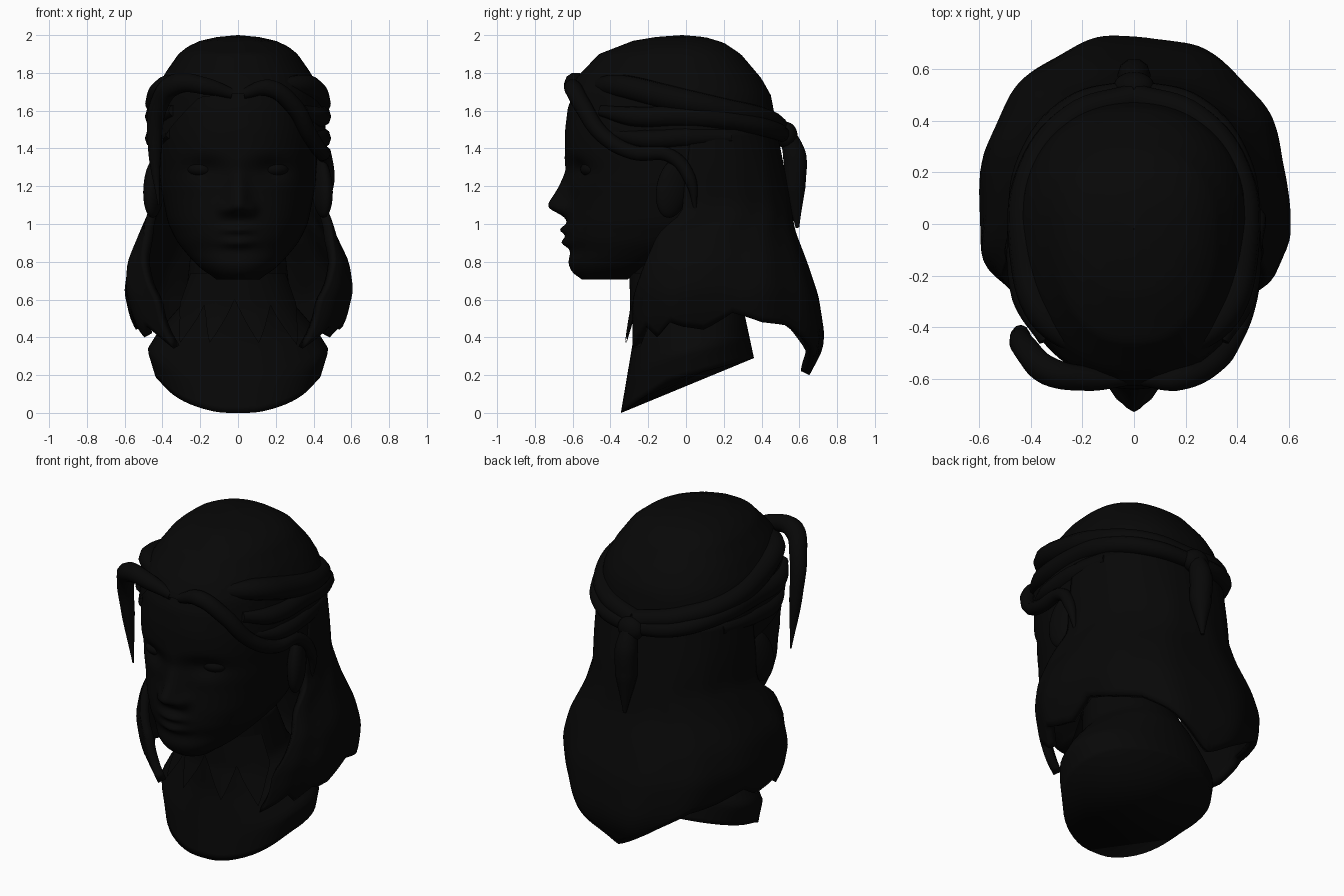
import bpy, bmesh, math
from math import sin, cos, exp, radians, pi

if "Cube" in bpy.data.objects:
    bpy.data.objects.remove(bpy.data.objects["Cube"])

mat = bpy.data.materials.new("near black")
mat.diffuse_color = (0.0022, 0.0022, 0.0022, 1)
mat.use_nodes = True
mat.node_tree.nodes["Principled BSDF"].inputs["Base Color"].default_value = mat.diffuse_color


def lerp(t, x):
    """Piecewise-linear lookup in [(key, value), ...], keys ascending."""
    if x <= t[0][0]:
        return t[0][1]
    for (a, p), (b, q) in zip(t, t[1:]):
        if x <= b:
            return p + (q - p) * (x - a) / (b - a)
    return t[-1][1]


def soft(t, x, w=0.03):
    """Lookup with rounded corners."""
    return sum(lerp(t, x + k * w) for k in (-1, -.5, 0, .5, 1)) / 5


def section(phi, a, front, back, cy, n):
    """Point on an egg-shaped ring; phi = 0 faces the front."""
    s, c = sin(phi), cos(phi)
    x = a * math.copysign(abs(s) ** (2 / n), s)
    r = cy - front if c > 0 else back - cy
    return x, cy - r * math.copysign(abs(c) ** (2 / n), c)


def finish(name, me):
    me.materials.clear()
    me.materials.append(mat)
    for p in me.polygons:
        p.use_smooth = True
    ob = bpy.data.objects.new(name, me)
    bpy.context.collection.objects.link(ob)
    return ob


def loft(name, rows, closed=True, caps=True):
    bm = bmesh.new()
    vs = [[bm.verts.new(p) for p in r] for r in rows]
    n = len(rows[0])
    for r, q in zip(vs, vs[1:]):
        for i in range(n if closed else n - 1):
            j = (i + 1) % n
            bm.faces.new((r[i], r[j], q[j], q[i]))
    if caps:
        bm.faces.new(vs[0])
        bm.faces.new(vs[-1])
    bmesh.ops.recalc_face_normals(bm, faces=bm.faces)
    me = bpy.data.meshes.new(name)
    bm.to_mesh(me)
    bm.free()
    return finish(name, me)


def strand(name, pts, r, radii):
    """Tapered lock of hair along a smooth path."""
    cu = bpy.data.curves.new(name, 'CURVE')
    cu.dimensions = '3D'
    cu.bevel_depth, cu.bevel_resolution, cu.resolution_u = r, 3, 8
    cu.use_fill_caps = True
    sp = cu.splines.new('BEZIER')
    sp.bezier_points.add(len(pts) - 1)
    for bp, p, k in zip(sp.bezier_points, pts, radii):
        bp.co, bp.radius = p, k
        bp.handle_left_type = bp.handle_right_type = 'AUTO'
    tmp = bpy.data.objects.new(name + "_path", cu)
    bpy.context.collection.objects.link(tmp)
    dg = bpy.context.evaluated_depsgraph_get()
    me = bpy.data.meshes.new_from_object(tmp.evaluated_get(dg))
    bpy.data.objects.remove(tmp)
    return finish(name, me)


def ball(name, loc, scale, rot=(0, 0, 0)):
    bm = bmesh.new()
    bmesh.ops.create_uvsphere(bm, u_segments=24, v_segments=16, radius=1)
    me = bpy.data.meshes.new(name)
    bm.to_mesh(me)
    bm.free()
    ob = finish(name, me)
    ob.location, ob.scale, ob.rotation_euler = loc, scale, rot
    return ob


# Head with sculpted face: width, front, back and centre by height
WID = [(.70, .09), (.74, .17), (.80, .235), (.90, .32), (1.0, .37), (1.2, .41), (1.45, .425),
       (1.6, .41), (1.72, .37), (1.82, .28), (1.92, .1)]
FRO = [(.70, -.53), (.73, -.595), (.79, -.625), (.86, -.61), (.93, -.635), (1.02, -.63),
       (1.15, -.615), (1.28, -.62), (1.36, -.64), (1.5, -.64), (1.62, -.625), (1.74, -.57), (1.92, -.2)]
BAK = [(.70, -.34), (.76, -.2), (.85, 0), (1.0, .2), (1.2, .4), (1.5, .42), (1.75, .3), (1.92, .1)]
CEN = [(.70, -.43), (.8, -.3), (.95, -.12), (1.1, -.1), (1.92, -.1)]
NOSE = [(1.02, 0), (1.05, .035), (1.075, .095), (1.10, .113), (1.13, .1), (1.2, .055), (1.28, .018), (1.38, 0)]


def bump(v, c, w):
    return exp(-((v - c) / w) ** 2)


rows = []
for i in range(100):
    z = .705 + 1.21 * i / 99
    row = []
    for k in range(128):
        phi = 2 * pi * k / 128
        x, y = section(phi, soft(WID, z), soft(FRO, z, .02), soft(BAK, z), soft(CEN, z), 2.2)
        if cos(phi) > 0:
            y -= soft(NOSE, z, .012) * exp(-(x / lerp([(1.08, .065), (1.25, .045)], z)) ** 2)
            y -= .03 * (bump(abs(x), .07, .03) * bump(z, 1.075, .035))
            y += .04 * bump(abs(x), .18, .09) * bump(z, 1.29, .06)
            y -= .035 * exp(-(x / .08) ** 2) * (bump(z, .97, .022) + bump(z, .9, .025))
        row.append((x, y, z))
    rows.append(row)
loft("head", rows)

# Neck and cut bust base
CUT = [(-.34, .0), (-.3, .03), (-.1, .165), (.36, .29)]
rows = []
for i in range(25):
    v = i / 24
    row = []
    for k in range(64):
        phi = 2 * pi * k / 64
        a = soft([(0, .25), (.4, .28), (.65, .42), (.8, .48), (1, .44)], v, .05 * (1 - v))
        f = lerp([(0, -.3), (.3, -.285), (.55, -.28), (1, -.345)], v)
        b = lerp([(0, .15), (.5, .3), (1, .36)], v)
        x, y = section(phi, a, f, b, -.05 + .1 * v, 2.05)
        _, yb = section(phi, .44, -.345, .36, .05, 2.05)
        row.append((x, y, .85 + (lerp(CUT, yb) - .85) * v))
    rows.append(row)
loft("neck_and_base", rows)

# Hair ends lying round the front of the neck, with a zigzag hem
ZIG = [(0, .58), (.11, .46), (.18, .37), (.27, .57), (.36, .37), (.48, .6),
       (.6, .37), (.72, .57), (.82, .36), (.9, .46), (1, .58)]
rows = []
for i in range(13):
    row = []
    for k in range(101):
        u = k / 100
        z = .74 - (.74 - lerp(ZIG, u)) * i / 12
        x, y = section(radians(-68 + 136 * u), lerp([(.35, .45), (.5, .36), (.74, .27)], z),
                       lerp([(.35, -.335), (.55, -.295), (.74, -.3)], z), .3, -.02, 2.1)
        row.append((x, y, z))
    rows.append(row)
loft("neck_hair_ends", rows, closed=False, caps=False)

# Hair cap over the skull, with the hairline dropping toward the back
CW = [(1.1, .455), (1.5, .465), (1.7, .435), (1.8, .385), (1.9, .315), (1.94, .265), (1.97, .2), (1.99, .11), (2, .002)]
CF = [(1.1, -.6), (1.5, -.64), (1.7, -.625), (1.78, -.575), (1.9, -.46), (1.97, -.28), (1.99, -.16), (2, -.022)]
CB = [(1.1, .54), (1.57, .47), (1.68, .45), (1.77, .4), (1.9, .29), (1.96, .2), (1.99, .1), (2, -.018)]
LINE = [(0, 1.69), (25, 1.67), (45, 1.53), (65, 1.39), (90, 1.33), (110, 1.2), (180, 1.1)]
rows = []
for i in range(33):
    row = []
    for k in range(96):
        d = 360 * k / 96
        z = 2 - (2 - lerp(LINE, min(d, 360 - d))) * (i / 32) ** 2
        x, y = section(radians(d), lerp(CW, z), lerp(CF, z), lerp(CB, z), -.02, 2.25)
        row.append((x, y, z))
    rows.append(row)
loft("hair_cap", rows, caps=False)

# Long hair curtain hanging round the back with ragged tips
HW = [(.2, .36), (.3, .44), (.4, .52), (.5, .57), (.65, .605), (.8, .585), (.95, .52), (1.1, .465), (1.3, .47), (1.5, .465)]
HB = [(.2, .65), (.33, .72), (.42, .73), (.62, .70), (.8, .64), (.97, .575), (1.2, .54), (1.5, .48)]
HF = [(.3, -.36), (.6, -.36), (.9, -.36), (1.1, -.4), (1.5, -.5)]
EDGE = [(.35, 42), (.6, 42), (.8, 58), (.95, 70), (1.05, 88), (1.5, 92)]
HEM = [(0, .34), (.06, .46), (.1, .4), (.14, .48), (.19, .44), (.23, .53), (.28, .48),
       (.34, .46), (.42, .32), (.5, .2)]
rows = []
for i in range(31):
    row = []
    for k in range(101):
        u = k / 100
        z = 1.5 - (1.5 - lerp(HEM, min(u, 1 - u))) * i / 30
        e = soft(EDGE, z)
        n = lerp([(.7, 2.5), (1.1, 2.3)], z)
        x, y = section(radians(e + u * (360 - 2 * e)), soft(HW, z), soft(HF, z), soft(HB, z), 0, n)
        w = 1 + .012 * sin(u * 50) * i / 30
        row.append((x * w, y * w, z))
    rows.append(row)
hair = loft("long_hair", rows, closed=False, caps=False)
so = hair.modifiers.new("thickness", 'SOLIDIFY')
so.thickness, so.offset = .05, -1

# Front locks: right one wraps over the ear, left one hangs free
strand("right_front_lock", [(.03, -.6, 1.69), (.16, -.6, 1.72), (.29, -.55, 1.63), (.38, -.44, 1.47),
       (.44, -.28, 1.38), (.46, -.08, 1.36), (.48, .02, 1.24), (.465, .05, 1.07)], .047,
       (.6, 1, 1, .9, .85, .8, .7, .15))
strand("left_front_lock", [(-.03, -.6, 1.69), (-.17, -.6, 1.73), (-.33, -.57, 1.74), (-.415, -.49, 1.64),
       (-.44, -.43, 1.4), (-.42, -.41, 1.1)], .047, (.6, 1, 1.2, 1.1, .8, .1))

# Swept side strands gathered into a band at the back
for s, side in ((1, "right"), (-1, "left")):
    strand(side + "_upper_strand", [(s * .18, -.5, 1.73), (s * .35, -.35, 1.73), (s * .415, -.1, 1.67),
           (s * .4, .18, 1.61), (s * .24, .41, 1.56), (0, .49, 1.51)], .07, (.5, .9, 1, .9, .8, .8))
    strand(side + "_lower_strand", [(s * .34, -.45, 1.6), (s * .42, -.28, 1.57), (s * .43, 0, 1.57),
           (s * .4, .24, 1.55), (s * .24, .45, 1.5), (0, .52, 1.47)], .06, (.5, .9, 1, .9, .8, .7))
    strand(side + "_ear_strand", [(s * .36, -.4, 1.48), (s * .43, -.22, 1.45), (s * .435, 0, 1.46),
           (s * .4, .24, 1.46)], .055, (.5, .9, 1, .6))
    ball(side + "_ear", (s * .445, -.07, 1.19), (.05, .09, .16), (radians(-12), 0, s * radians(20)))
    ball(side + "_eye", (s * .185, -.485, 1.29), (.085, .075, .045))

# Back knot and short tail
ball("back_knot", (0, .53, 1.47), (.08, .06, .07))
strand("back_tail", [(0, .53, 1.49), (0, .575, 1.36), (0, .575, 1.2), (0, .59, .98)], .065, (.7, 1, .95, .15))
